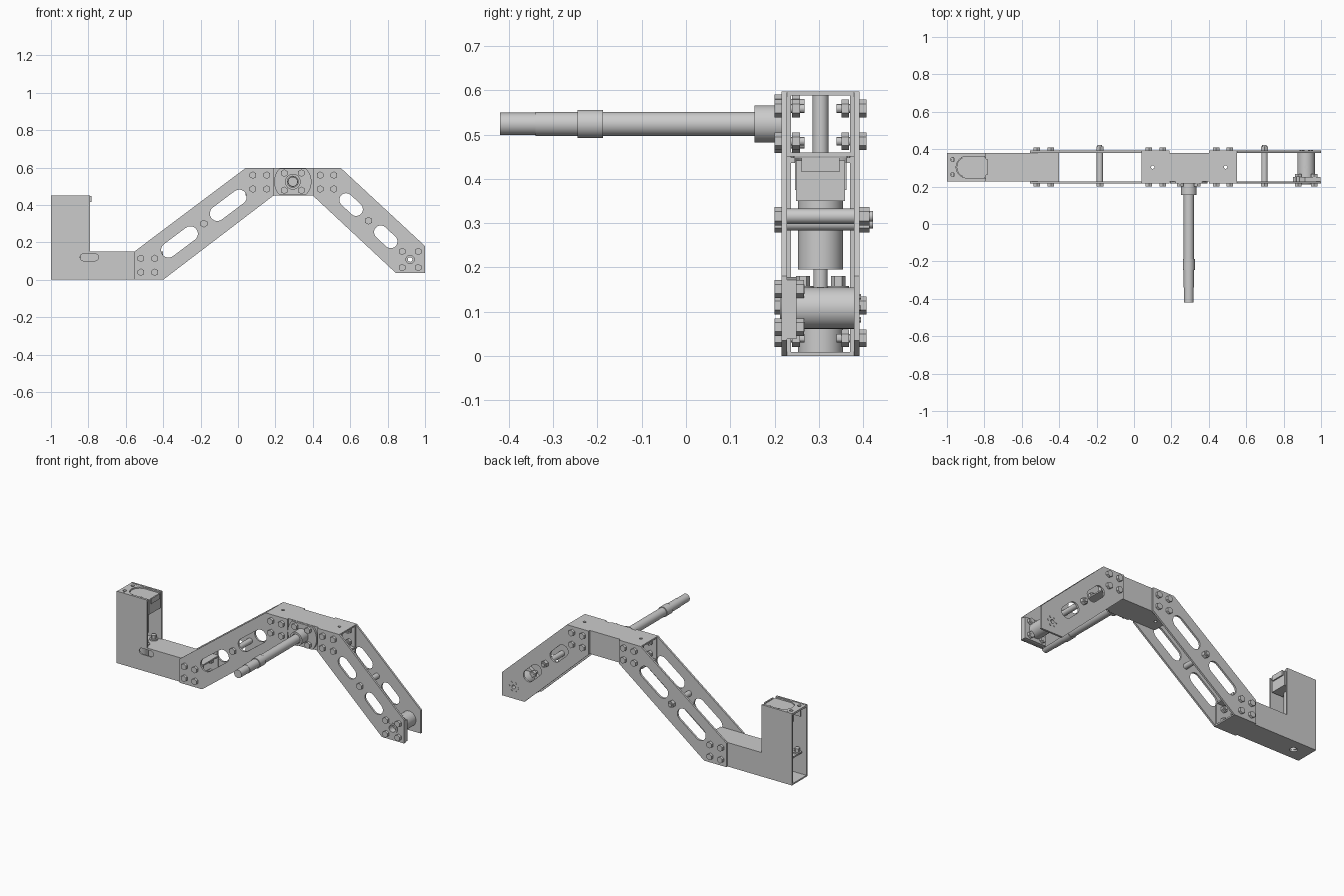
import bpy, math
from mathutils import Vector, Matrix

if "Cube" in bpy.data.objects:
    bpy.data.objects.remove(bpy.data.objects["Cube"])

YC, IN, OUT = 0.304, 0.076, 0.088      # arm mid-plane, inner and outer plate offsets
ROT = {'x': Matrix.Rotation(math.pi / 2, 4, 'Y'),
       'y': Matrix.Rotation(-math.pi / 2, 4, 'X'),
       'z': Matrix.Identity(4)}


def mesh_object(name, mesh):
    ob = bpy.data.objects.new(name, mesh)
    bpy.context.collection.objects.link(ob)
    return ob


def slab(name, outline, holes, lo, hi, axis='y'):
    """Extruded outline with holes; (x,z) profile along y, or (x,y) profile along z."""
    cu = bpy.data.curves.new(name, 'CURVE')
    cu.dimensions, cu.fill_mode, cu.extrude = '2D', 'BOTH', (hi - lo) / 2
    for loop in [outline] + holes:
        sp = cu.splines.new('POLY')
        sp.points.add(len(loop) - 1)
        for p, (a, b) in zip(sp.points, loop):
            p.co = (a, b, 0, 1)
        sp.use_cyclic_u = True
    tmp = mesh_object(name + "_outline", cu)
    bpy.context.view_layer.update()
    me = bpy.data.meshes.new_from_object(tmp.evaluated_get(bpy.context.evaluated_depsgraph_get()))
    bpy.data.objects.remove(tmp)
    mid = (lo + hi) / 2
    if axis == 'y':
        me.transform(Matrix.Translation((0, mid, 0)) @ Matrix.Rotation(math.pi / 2, 4, 'X'))
    else:
        me.transform(Matrix.Translation((0, 0, mid)))
    return mesh_object(name, me)


def rect(x0, x1, z0, z1):
    return [(x0, z0), (x1, z0), (x1, z1), (x0, z1)]


def box(name, x0, x1, y0, y1, z0, z1):
    return slab(name, rect(x0, x1, y0, y1), [], z0, z1, 'z')


def circle(cx, cz, r, n=32):
    return [(cx + r * math.cos(2 * math.pi * i / n), cz + r * math.sin(2 * math.pi * i / n)) for i in range(n)]


def slot(a, b, r, n=12):
    """Stadium outline between centres a and b."""
    t = math.atan2(b[1] - a[1], b[0] - a[0])
    pts = []
    for c, start in ((b, t - math.pi / 2), (a, t + math.pi / 2)):
        pts += [(c[0] + r * math.cos(start + math.pi * i / n), c[1] + r * math.sin(start + math.pi * i / n))
                for i in range(n + 1)]
    return pts


def cyl(name, c, lo, hi, r, axis='y', n=32):
    """Cylinder along an axis from lo to hi; c holds the two other coordinates."""
    import bmesh
    bm = bmesh.new()
    bmesh.ops.create_cone(bm, cap_ends=True, segments=n, radius1=r, radius2=r, depth=hi - lo)
    m = (lo + hi) / 2
    loc = {'x': (m, c[0], c[1]), 'y': (c[0], m, c[1]), 'z': (c[0], c[1], m)}[axis]
    bmesh.ops.transform(bm, matrix=Matrix.Translation(loc) @ ROT[axis], verts=bm.verts)
    me = bpy.data.meshes.new(name)
    bm.to_mesh(me)
    bm.free()
    return mesh_object(name, me)


def bolt(c, side, nut=0.058):
    """Hex bolt through one plate; side -1 is front, +1 is back."""
    def part(name, a, b, r, n):
        lo, hi = sorted((YC + side * a, YC + side * b))
        cyl(name, c, lo, hi, r, 'y', n)
    part("bolt_head", OUT, OUT + 0.016, 0.020, 6)
    part("bolt_shank", 0.036, OUT, 0.010, 12)
    part("bolt_nut", nut - 0.017, nut, 0.020, 6)


def cluster(c, d, sides, nut=0.064):
    for s in sides:
        for i in (-1, 1):
            for j in (-1, 1):
                bolt((c[0] + i * d, c[1] + j * d), s, nut)


# Sloping arms: paired slotted plates with a spacer bolt in the middle
arms = [("left_arm", [(-0.555, 0), (-0.40, 0), (0.19, 0.45), (0.19, 0.597), (0.04, 0.597), (-0.555, 0.15)],
         (-0.48, 0.077), (0.115, 0.523), 0.09, 0.236, 0.04, []),
        ("right_arm", [(0.845, 0.035), (1, 0.035), (1, 0.18), (0.55, 0.597), (0.40, 0.597), (0.40, 0.45)],
         (0.475, 0.523), (0.92, 0.108), 0.09, 0.163, 0.036, [(0.92, 0.108)])]
for name, outline, a, b, near, far, r, bores in arms:
    a, b = Vector(a), Vector(b)
    mid, u = (a + b) / 2, (b - a).normalized()
    holes = [slot(mid + u * s * near, mid + u * s * far, r) for s in (-1, 1)]
    for s, side in ((-1, "front"), (1, "back")):
        lo, hi = sorted((YC + s * IN, YC + s * OUT))
        bore = [circle(*c, 0.034 if s < 0 else 0.012) for c in bores]
        slab(f"{name}_{side}_plate", outline, holes + bore, lo, hi)
    cyl(name + "_spacer", mid, YC - IN, YC + IN, 0.017)
    cyl(name + "_spacer_head", mid, YC - OUT - 0.016, YC - OUT, 0.021, n=6)
    cyl(name + "_spacer_nut", mid, YC + OUT, YC + OUT + 0.022, 0.021, n=6)
    cyl(name + "_spacer_tip", mid, YC + OUT, YC + OUT + 0.030, 0.012)

# Top box tube, open at both ends, with hollow vertical standoffs
T0, T1, W = YC - IN, YC + IN, 0.009
posts = [(0.10, YC), (0.49, YC)]
for nm, z in (("top", 0.588), ("bottom", 0.45)):
    slab(f"top_tube_{nm}", rect(0.04, 0.55, T0, T1), [circle(*p, 0.009) for p in posts], z, z + W, 'z')
for nm, y in (("front", T0), ("back", T1 - W)):
    slab(f"top_tube_{nm}", rect(0.04, 0.55, 0.459, 0.588), [], y, y + W)
for p in posts:
    slab("top_tube_standoff", circle(*p, 0.018), [circle(*p, 0.009)], 0.459, 0.588, 'z')

# L-shaped foot: side walls, floor and lower tube top
ell = [(-1, 0), (-0.40, 0), (-0.40, 0.15), (-0.79, 0.15), (-0.79, 0.45), (-1, 0.45)]
slab("foot_front_wall", ell, [slot((-0.825, 0.12), (-0.765, 0.12), 0.019)], T0, T0 + W)
slab("foot_back_wall", ell, [], T1 - W, T1)
slab("foot_floor", rect(-1, -0.40, T0 + W, T1 - W), [circle(-0.90, YC, 0.022)], 0, W, 'z')
box("foot_tube_top", -0.79, -0.40, T0 + W, T1 - W, 0.141, 0.15)

# Drive unit standing inside the foot
DX = -0.893
box("drive_base_plate", -0.97, -0.79, T0 + W, T1 - W, 0.141, 0.15)
slab("drive_lower_collar", circle(DX, YC, 0.051), [circle(DX, YC, 0.022)], W, 0.141, 'z')
cyl("drive_body", (DX, YC), 0.195, 0.36, 0.051, 'z')
cyl("drive_shaft", (DX, YC), 0.15, 0.195, 0.016, 'z')
for y in (YC - 0.04, YC + 0.04):
    for x in (-0.955, -0.825):
        cyl("drive_base_bolt", (x, y), 0.15, 0.158, 0.024, 'z', 24)
        cyl("drive_base_bolt_head", (x, y), 0.158, 0.18, 0.016, 'z', 6)
    box("drive_bracket_side", -0.97, -0.80, y - 0.018 if y < YC else y + 0.010,
        y - 0.010 if y < YC else y + 0.018, 0.375, 0.438)
cap_slot = [(-0.79, YC - 0.055), (-0.79, YC + 0.055)] + \
           [(DX + 0.055 * math.cos(t), YC + 0.055 * math.sin(t))
            for t in [math.pi / 2 + math.pi * i / 16 for i in range(17)]]
slab("drive_head", cap_slot, [], 0.35, 0.442, 'z')
cap = [(-0.792, T0 + W), (-0.792, YC - 0.058), (DX, YC - 0.058)] + \
      [(DX + 0.058 * math.cos(t), YC + 0.058 * math.sin(t))
       for t in [1.5 * math.pi - math.pi * i / 16 for i in range(1, 16)]] + \
      [(DX, YC + 0.058), (-0.792, YC + 0.058), (-0.792, T1 - W), (-1, T1 - W), (-1, T0 + W)]
slab("drive_cap_plate", cap, [circle(-0.97, YC + s * 0.04, 0.011, 16) for s in (-1, 1)], 0.436, 0.448, 'z')
for x in (-0.96, -0.90, -0.84):
    for s in (-1, 1):
        cyl("cap_screw", (x, YC + s * 0.063), 0.448, 0.451, 0.004, 'z', 12)
box("drive_connector", -0.79, -0.782, YC - 0.043, YC + 0.043, 0.416, 0.448)

# Front bearing on the top tube and the stepped axle
AX = (0.293, 0.524)
flange = [(x, min(max(z, 0.452), 0.595)) for x, z in circle(*AX, 0.1, 48)]
slab("bearing_flange", flange, [], YC - OUT, YC - IN)
slab("bearing_hub", circle(*AX, 0.042), [circle(*AX, 0.030)], 0.155, YC - OUT)
for nm, lo, hi, r in (("shaft", -0.34, YC - OUT, 0.0275), ("collar", -0.245, -0.187, 0.032),
                      ("end", -0.42, -0.34, 0.0255)):
    cyl("axle_" + nm, AX, lo, hi, r)

# Lower right pivot: flange behind front plate and roller up to the back plate
PV = (0.92, 0.108)
plate = [(0.85, 0.038), (0.998, 0.038), (0.998, 0.172), (0.915, 0.178), (0.85, 0.13)]
slab("pivot_flange", plate, [circle(*PV, 0.030)], YC - IN, 0.25)
slab("pivot_roller", circle(*PV, 0.047), [circle(*PV, 0.012)], 0.25, YC + IN)
slab("pivot_ring", circle(*PV, 0.034), [circle(*PV, 0.022)], YC - OUT - 0.004, 0.25)
cyl("pivot_set_screw", (PV[0], YC), 0.15, 0.156, 0.008, 'z', 12)
for i in range(6):
    t = math.pi * i / 3
    cyl("pivot_back_screw", (PV[0] + 0.03 * math.cos(t), PV[1] + 0.03 * math.sin(t)),
        YC + OUT, YC + OUT + 0.003, 0.006, n=12)

# Bolt groups
cluster((-0.482, 0.077), 0.037, (-1, 1))
cluster((0.117, 0.522), 0.037, (-1, 1))
cluster((0.476, 0.522), 0.037, (-1, 1))
cluster(AX, 0.046, (-1,))
cluster(PV, 0.043, (-1,), 0.054)

# Smooth round parts while keeping edges sharp
bpy.ops.object.select_all(action='SELECT')
bpy.context.view_layer.objects.active = bpy.context.collection.objects[0]
bpy.ops.object.shade_smooth_by_angle(angle=math.radians(30))
